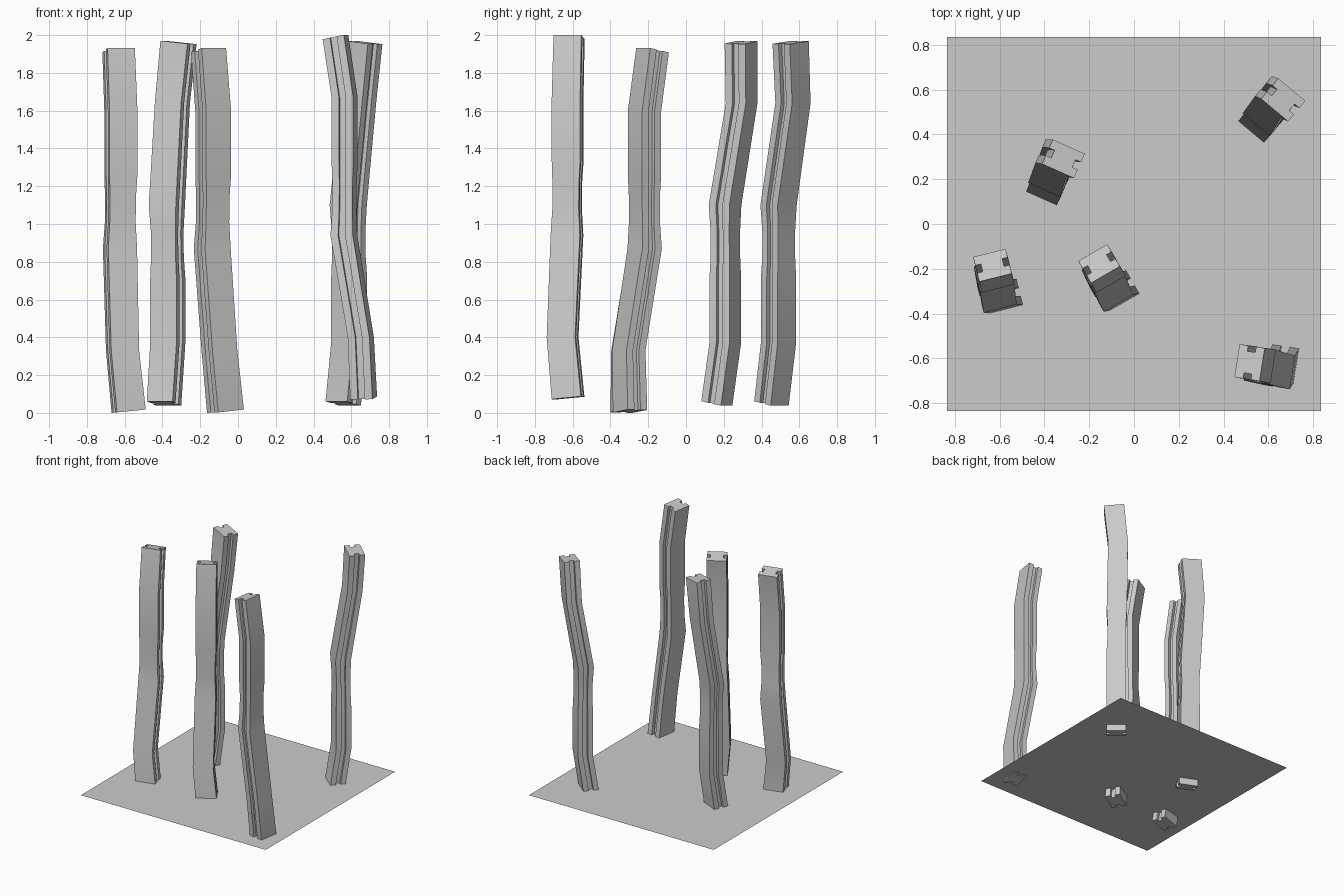
import bpy, bmesh, math
from mathutils import Matrix, Vector

if "Cube" in bpy.data.objects:
    bpy.data.objects.remove(bpy.data.objects["Cube"])

# Ground plate (posts poke slightly through it)
bpy.ops.mesh.primitive_plane_add(size=1.67, location=(0, 0, 0.09))
bpy.context.object.name = "ground_plate"

# I-beam cross-section: half width, half depth, web half width, gap half depth
W, D, WEB, GAP = 0.076, 0.058, 0.05, 0.018
quarter = [(W, D), (W, GAP), (WEB, GAP)]
right = quarter + [(x, -y) for x, y in reversed(quarter)]
section = right + [(-x, y) for x, y in reversed(right)]

# Stations along the crooked post: height, sideways shift, depth shift, scale
stations = [
    (0.00, 0.018, -0.148, 1.03),
    (0.33, -0.013, -0.138, 1.0),
    (0.87, -0.004, -0.046, 1.03),
    (1.01, -0.003, -0.048, 0.93),
    (1.14, -0.002, -0.049, 0.93),
    (1.26, 0.0, -0.049, 1.0),
    (1.60, 0.0, -0.049, 1.0),
    (1.92, 0.0, 0.0, 0.98),
]


def build_post_mesh():
    bm = bmesh.new()
    rings = []
    last = len(stations) - 1
    for i, (z, u, v, s) in enumerate(stations):
        ring = []
        for x, y in section:
            tilt = 0.0
            if i == 0:
                tilt = 0.009 + 0.1 * x - 0.02 * y
            elif i == last:
                tilt = -0.2 * y
            ring.append(bm.verts.new((u + x * s, v + y * s, z + tilt)))
        rings.append(ring)
    n = len(section)
    for a, b in zip(rings, rings[1:]):
        for k in range(n):
            m = (k + 1) % n
            bm.faces.new((a[k], a[m], b[m], b[k]))
    bm.faces.new(rings[0])
    bm.faces.new(rings[-1])
    bmesh.ops.recalc_face_normals(bm, faces=bm.faces)
    mesh = bpy.data.meshes.new("crooked_post")
    bm.to_mesh(mesh)
    bm.free()
    return mesh


post = build_post_mesh()


# Place a post by the centre of its top end; flipped posts stand upside down
def place(name, x, y, lift, angle, flipped=False):
    obj = bpy.data.objects.new(name, post)
    bpy.context.collection.objects.link(obj)
    rot = Matrix.Rotation(math.radians(angle), 4, 'Z')
    loc = Vector((x, y, lift))
    if flipped:
        rot = rot @ Matrix.Rotation(math.pi, 4, 'X')
        off = rot @ Vector((stations[0][1], stations[0][2], 0))
        loc -= off
    obj.matrix_world = Matrix.Translation(loc) @ rot
    return obj


first = place("post_front_left", -0.632, -0.184, 0.0, 14)
place("post_centre", -0.156, -0.177, 0.0, 30)
place("post_front_right", 0.516, -0.619, 0.07, 81)
place("post_back_right", 0.666, 0.554, 1.97, -40, True)
place("post_back_left", -0.315, 0.291, 1.97, -24, True)

bpy.ops.object.select_all(action='DESELECT')
first.select_set(True)
bpy.context.view_layer.objects.active = first
bpy.ops.object.shade_smooth_by_angle(angle=math.radians(30))
